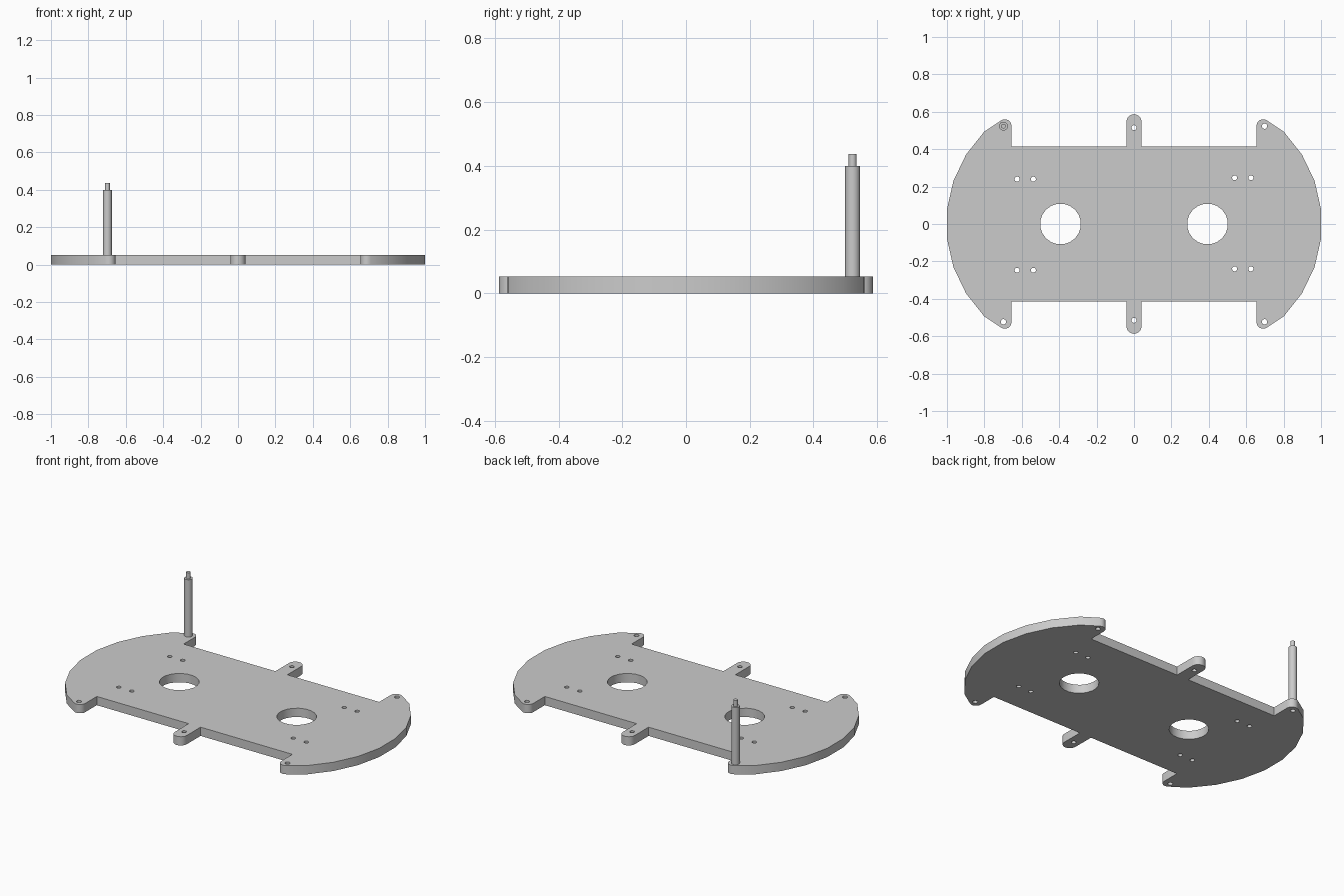
import bpy, bmesh
from math import cos, sin, radians, pi

cube = bpy.data.objects.get("Cube")
if cube:
    bpy.data.objects.remove(cube, do_unlink=True)

THICK = 0.053          # plate thickness
EDGE_Y = 0.415         # straight long edges
POST = (-0.698, 0.523)

grey = bpy.data.materials.new("light grey")
grey.use_nodes = True
grey.diffuse_color = (0.6, 0.6, 0.6, 1)
grey.node_tree.nodes["Principled BSDF"].inputs["Base Color"].default_value = (0.6, 0.6, 0.6, 1)


def arc(cx, cy, r, a0, a1, n):
    """n + 1 points along an arc, angles in degrees."""
    angles = [radians(a0 + (a1 - a0) * i / n) for i in range(n + 1)]
    return [(cx + r * cos(a), cy + r * sin(a)) for a in angles]


def circle(cx, cy, r, n):
    return [(cx + r * cos(2 * pi * (i + 0.5) / n), cy + r * sin(2 * pi * (i + 0.5) / n))
            for i in range(n)]


def finish(name, mesh):
    """Link the mesh, give it the colour and smooth its round sides."""
    mesh.materials.append(grey)
    obj = bpy.data.objects.new(name, mesh)
    bpy.context.collection.objects.link(obj)
    bpy.ops.object.select_all(action='DESELECT')
    obj.select_set(True)
    bpy.context.view_layer.objects.active = obj
    bpy.ops.object.shade_smooth_by_angle(angle=radians(38))
    return obj


def plate(name, loops, thickness):
    """Extrude an outline with holes into a flat plate standing on z = 0."""
    curve = bpy.data.curves.new(name + " outline", 'CURVE')
    curve.dimensions = '2D'
    curve.fill_mode = 'BOTH'
    curve.extrude = thickness / 2
    for pts in loops:
        spline = curve.splines.new('POLY')
        spline.points.add(len(pts) - 1)
        for p, (x, y) in zip(spline.points, pts):
            p.co = (x, y, 0, 1)
        spline.use_cyclic_u = True
    helper = bpy.data.objects.new(name + " outline", curve)
    bpy.context.collection.objects.link(helper)
    graph = bpy.context.evaluated_depsgraph_get()
    mesh = bpy.data.meshes.new_from_object(helper.evaluated_get(graph))
    bpy.data.objects.remove(helper, do_unlink=True)
    mesh.materials.clear()
    bm = bmesh.new()
    bm.from_mesh(mesh)
    bmesh.ops.remove_doubles(bm, verts=bm.verts, dist=0.0001)
    bmesh.ops.recalc_face_normals(bm, faces=bm.faces)
    bmesh.ops.translate(bm, verts=bm.verts, vec=(0, 0, thickness / 2))
    bm.to_mesh(mesh)
    bm.free()
    return finish(name, mesh)


def cylinder(name, x, y, r, z0, z1, n):
    bm = bmesh.new()
    bmesh.ops.create_cone(bm, cap_ends=True, segments=n, radius1=r, radius2=r, depth=z1 - z0)
    bmesh.ops.translate(bm, verts=bm.verts, vec=(x, y, (z0 + z1) / 2))
    mesh = bpy.data.meshes.new(name)
    bm.to_mesh(mesh)
    bm.free()
    return finish(name, mesh)


# Outline of one quarter: round end, rounded horn, straight edge, centre tab
quarter = arc(0.3045, 0, 0.7, 6.4, 44.8, 3)
quarter += arc(0.69, 0.525, 0.035, 55, 180, 6)
quarter += [(0.655, EDGE_Y), (0.04, EDGE_Y)]
quarter += arc(0, 0.547, 0.04, 0, 90, 5)

# Mirror it into the whole outline
half = quarter + [(-x, y) for x, y in reversed(quarter[:-1])]
outline = half + [(x, -y) for x, y in reversed(half)]

# Big openings, fixing holes and small holes
holes = [circle(s * 0.393, 0, 0.109, 20) for s in (-1, 1)]
for sy in (-1, 1):
    holes.append(circle(0, sy * 0.515, 0.0135, 12))
    for sx in (-1, 1):
        holes.append(circle(sx * 0.698, sy * 0.523, 0.0145, 12))
        y = sy * (0.247 if sx == sy else 0.24)
        for x in (0.538, 0.625):
            holes.append(circle(sx * x, y, 0.0135, 12))

plate("base_plate", [outline] + holes, THICK)

# Standoff post with a thin pin on top
cylinder("standoff_post", *POST, 0.0235, THICK, 0.4, 20)
cylinder("standoff_pin", *POST, 0.0125, 0.4, 0.437, 16)
